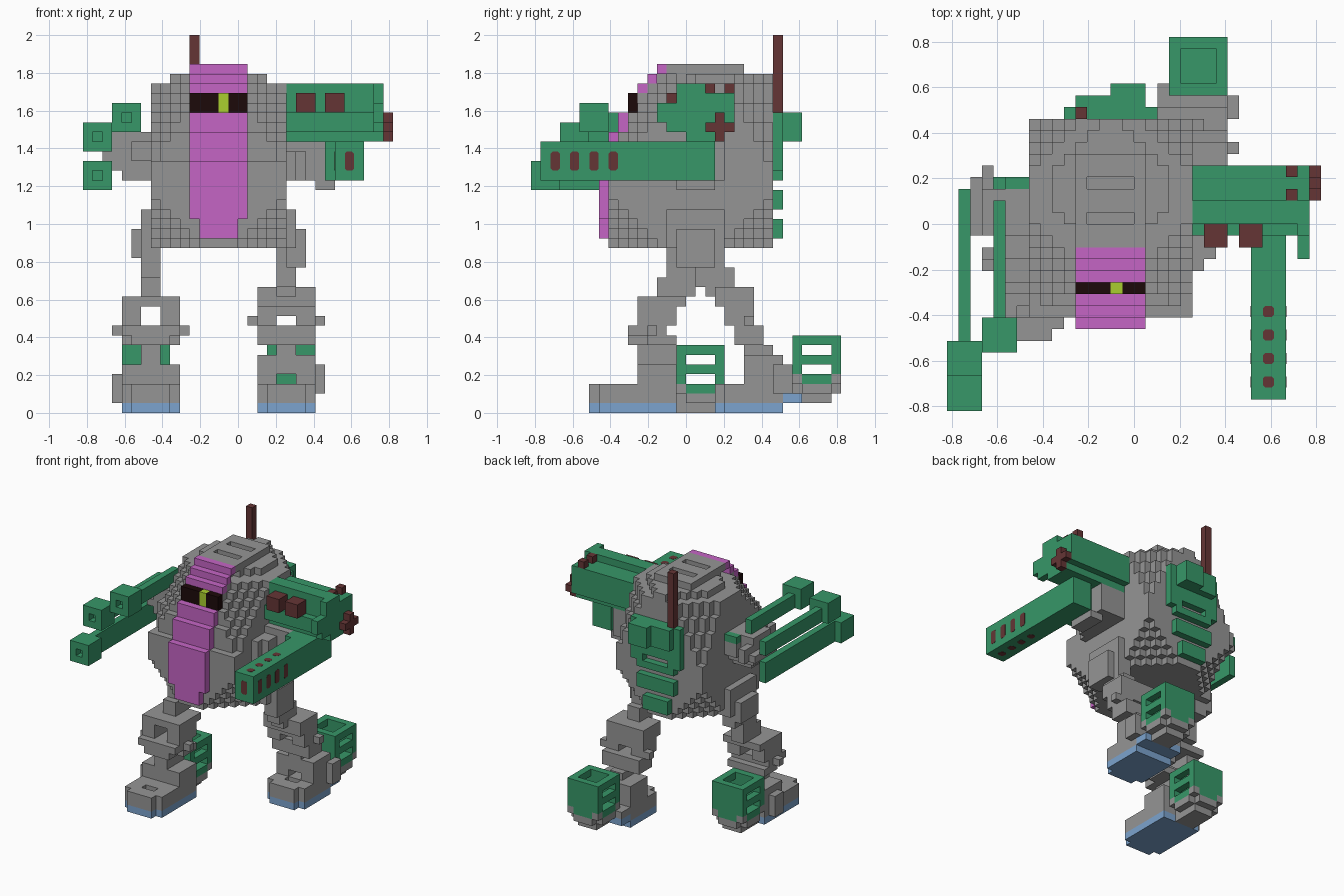
import bpy, bmesh

U = 2 / 39          # one block
GRID = {}           # block position -> part name
COLOUR = {}         # part name -> colour name

if "Cube" in bpy.data.objects:
    bpy.data.objects.remove(bpy.data.objects["Cube"])


def material(name, rgb):
    m = bpy.data.materials.new(name)
    m.use_nodes = True
    m.diffuse_color = (*rgb, 1)
    bsdf = m.node_tree.nodes["Principled BSDF"]
    bsdf.inputs["Base Color"].default_value = (*rgb, 1)
    bsdf.inputs["Roughness"].default_value = 0.8
    return m


MATS = {
    "grey": material("grey", (0.30, 0.30, 0.30)),
    "green": material("green", (0.038, 0.31, 0.14)),
    "purple": material("purple", (0.56, 0.13, 0.56)),
    "brown": material("dark red brown", (0.13, 0.036, 0.036)),
    "blue": material("sole blue", (0.20, 0.37, 0.62)),
    "black": material("visor black", (0.012, 0.003, 0.003)),
    "lime": material("eye lime", (0.40, 0.62, 0.028)),
}


def cells(x, y, z):
    return [(i, j, k) for i in range(*x) for j in range(*y) for k in range(*z)]


def box(part, colour, x, y, z):
    COLOUR[part] = colour
    for c in cells(x, y, z):
        GRID[c] = part


def cut(x, y, z):
    for c in cells(x, y, z):
        GRID.pop(c, None)


# Torso: box with stepped front and roof, corners cut back towards top and bottom
def front(z):
    for top, y in ((26, -8), (29, -7), (31, -6), (33, -5), (34, -4), (35, -3)):
        if z < top:
            return y
    return -2


def corner(z):
    if z < 22:
        return 22 - z
    return 0 if z < 26 else 1 if z < 28 else 2 if z < 30 else 3 if z < 32 else 4


COLOUR["torso"] = "grey"
for z in range(17, 36):
    x0, x1, y1 = (-9, 5, 9) if z < 34 else (-7, 3, 9) if z < 35 else (-5, 1, 6)
    for (x, y, k) in cells((x0, x1), (front(z), y1), (z, z + 1)):
        side = min(x - x0, x1 - 1 - x)
        end = min(y - front(z), y1 - 1 - y)
        if z == 35 or side + end >= corner(z):
            GRID[x, y, k] = "torso"
for y in (0, 3):                                  # roof vents
    cut((-4, 0), (y, y + 1), (35, 36))

# Chest stripe following the stepped front, with visor and eye
for z in range(18, 36):
    w = 1 if z < 20 else 0
    box("chest_stripe", "purple", (-5 + w, 1 - w), (front(z) - 1, front(z)), (z, z + 1))
box("visor", "black", (-5, 1), (-6, -5), (31, 33))
box("eye", "lime", (-2, -1), (-6, -5), (31, 33))

# Back pack tiers and antenna
for x, y, z in (((-6, 2), (9, 10), (25, 31)), ((-5, 1), (9, 10), (24, 25)),
                ((-5, 1), (9, 11), (28, 31)),
                ((-2, 1), (9, 12), (28, 31)), ((-5, 1), (9, 10), (21, 23)),
                ((-4, 0), (9, 10), (18, 20))):
    box("back_pack", "green", x, y, z)
cut((-4, 0), (9, 10), (25, 26))
box("antenna", "brown", (-5, -4), (9, 10), (31, 39))

# Right arm: shoulder joint and three long guns
for x, y, z in (((-13, -9), (-1, 3), (25, 29)), ((-12, -9), (-1, 2), (24, 25)),
                ((-14, -13), (-1, 4), (26, 27)), ((-13, -12), (3, 5), (26, 28)),
                ((-11, -9), (-3, 4), (26, 28))):
    box("right_shoulder", "grey", x, y, z)
box("gun_bracket", "green", (-11, -9), (3, 4), (28, 29))


def gun(part, x, z, tip, length, back, height):
    box(part, "green", (x + 1, x + 2), (tip + length, back), (z, z + height))
    box(part, "green", (x, x + 3), (tip, tip + length), (z, z + 3))
    cut((x + 1, x + 2), (tip, tip + 1), (z + 1, z + 2))


gun("upper_gun", -13, 29, -11, 3, 2, 2)
gun("middle_gun", -16, 27, -13, 3, 3, 2)
gun("lower_gun", -16, 23, -16, 3, 3, 3)

# Left arm: upper pod with raised roof, lower lip, end plate, canisters and end cross
for x, y, z in (((5, 15), (0, 5), (29, 33)), ((5, 15), (0, 2), (33, 34)),
                ((5, 15), (-1, 0), (29, 31)), ((5, 15), (0, 4), (28, 29)),
                ((14, 15), (-1, 0), (31, 34)), ((14, 15), (-2, -1), (29, 32)),
                ((14, 15), (-3, -2), (30, 32))):
    box("left_pod", "green", x, y, z)
for x in (6, 9):
    box("pod_canisters", "brown", (x, x + 2), (-2, 0), (31, 33))
for y in (2, 4):
    box("pod_studs", "brown", (13, 14), (y, y + 1), (33, 34))
box("pod_cross", "brown", (15, 16), (2, 5), (29, 30))
box("pod_cross", "brown", (15, 16), (3, 4), (28, 31))

# Left shoulder and long forearm
for x, y, z in (((5, 9), (-1, 4), (24, 28)), ((5, 7), (-3, -1), (24, 27)),
                ((5, 6), (-4, -3), (24, 27)), ((8, 10), (-1, 3), (23, 24))):
    box("left_shoulder", "grey", x, y, z)
box("left_forearm", "green", (10, 13), (-15, 3), (24, 28))
box("left_forearm", "green", (9, 10), (-2, 2), (24, 28))


# Legs: x is the right edge of the foot; steps are (x0, x1, y0, y1, z0, z1)
def leg(name, x, sole, foot, steps, bx, by, bz):
    for x0, x1, y0, y1, z0, z1 in steps:
        box(name + "_leg", "grey", (x + x0, x + x1), (y0, y1), (z0, z1))
    y0, y1 = foot
    box(name + "_foot", "grey", (x, x + 6), (y0, y1), (1, 3))
    cut((x + 2, x + 4), (y0 + 2, y0 + 3), (2, 3))
    box(name + "_sole", "blue", (x, x + 6), sole, (0, 1))
    for c in (x, x + 5):                          # clipped toe corners
        cut((c, c + 1), (y0, y0 + 1), (0, 3))
    # rounded heel under a slotted, open-topped box
    box(name + "_heel", "grey", (bx, bx + 5), (by, by + 5), (bz - 1, bz))
    box(name + "_heel", "grey", (bx + 1, bx + 4), (by, by + 4), (bz - 2, bz - 1))
    box(name + "_heel_box", "green", (bx, bx + 5), (by, by + 5), (bz, bz + 5))
    cut((bx + 1, bx + 4), (by + 1, by + 4), (bz + 1, bz + 5))
    for s in (1, 3):
        cut((bx, bx + 5), (by + 1, by + 4), (bz + s, bz + s + 1))
    for i in (bx, bx + 4):                        # grey lower box corners
        for j in (by, by + 4):
            box(name + "_heel", "grey", (i, i + 1), (j, j + 1), (bz, bz + 1))
            cut((i, i + 1), (j, j + 1), (bz - 1, bz))


leg("right", -12, (-10, -1), (-10, -1), (
    (1, 2, -1, 3, 16, 19), (2, 4, -1, 3, 15, 21), (2, 4, -2, 1, 13, 17),
    (2, 4, -3, 1, 12, 14),
    (0, 6, -5, 0, 11, 12), (0, 2, -5, -1, 9, 11), (4, 6, -5, -1, 9, 11),
    (-1, 7, -4, -3, 8, 9), (0, 6, -6, -2, 8, 9), (1, 5, -6, -3, 7, 8),
    (0, 6, -4, -1, 7, 8),
    (2, 4, -5, -1, 5, 7), (0, 6, -5, -1, 3, 5), (-1, 0, -4, -2, 1, 4)),
    -12, -1, 2)
leg("left", 2, (3, 10), (3, 12), (
    (3, 4, -1, 3, 15, 21), (4, 5, -1, 3, 15, 19), (2, 4, 1, 4, 13, 17),
    (2, 4, 2, 5, 12, 15),
    (0, 6, 3, 7, 11, 13), (0, 6, 4, 7, 10, 11), (0, 2, 4, 7, 9, 10),
    (4, 6, 4, 7, 9, 10), (-1, 0, 6, 7, 9, 10), (6, 7, 6, 7, 9, 10),
    (0, 6, 5, 8, 7, 9), (2, 4, 6, 9, 5, 7), (0, 6, 6, 10, 3, 6),
    (6, 7, 9, 11, 2, 5)),
    3, 11, 3)
cut((4, 6), (6, 11), (3, 4))                      # ankle tunnel
box("left_sole", "blue", (2, 8), (10, 12), (1, 2))

# Hip mounts
box("right_hip", "grey", (-10, -9), (-2, 4), (17, 21))
box("left_hip", "grey", (5, 6), (-2, 4), (17, 21))

# Turn every part's blocks into an outer shell
QUADS = {
    (1, 0, 0): ((1, 0, 0), (1, 1, 0), (1, 1, 1), (1, 0, 1)),
    (-1, 0, 0): ((0, 0, 0), (0, 0, 1), (0, 1, 1), (0, 1, 0)),
    (0, 1, 0): ((0, 1, 0), (0, 1, 1), (1, 1, 1), (1, 1, 0)),
    (0, -1, 0): ((0, 0, 0), (1, 0, 0), (1, 0, 1), (0, 0, 1)),
    (0, 0, 1): ((0, 0, 1), (1, 0, 1), (1, 1, 1), (0, 1, 1)),
    (0, 0, -1): ((0, 0, 0), (0, 1, 0), (1, 1, 0), (1, 0, 0)),
}


def finish(bm, name, colour):
    mesh = bpy.data.meshes.new(name)
    bm.to_mesh(mesh)
    bm.free()
    mesh.materials.append(MATS[colour])
    bpy.context.collection.objects.link(bpy.data.objects.new(name, mesh))


for part, colour in COLOUR.items():
    bm, verts = bmesh.new(), {}
    for c in [c for c, p in GRID.items() if p == part]:
        for d, quad in QUADS.items():
            if tuple(a + b for a, b in zip(c, d)) in GRID:
                continue
            face = []
            for q in quad:
                v = tuple(a + b for a, b in zip(c, q))
                if v not in verts:
                    verts[v] = bm.verts.new([a * U for a in v])
                face.append(verts[v])
            bm.faces.new(face)
    finish(bm, part, colour)

# Forearm slots: thin clipped plates on the sides, top, bottom and muzzle
bm = bmesh.new()


def slot(centre, axis, width, length):
    a, b = [i for i in range(3) if i != axis]
    w, h, e = width / 2, length / 2, 0.2
    ring = [(w, h - e), (w - e, h), (e - w, h), (-w, h - e),
            (-w, e - h), (e - w, -h), (w - e, -h), (w, e - h)]
    layers = []
    for t in (-0.03, 0.03):
        layer = []
        for p, q in ring:
            co = list(centre)
            co[a] += p
            co[b] += q
            co[axis] += t
            layer.append(bm.verts.new([k * U for k in co]))
        bm.faces.new(layer)
        layers.append(layer)
    for i in range(8):
        j = (i + 1) % 8
        bm.faces.new((layers[0][i], layers[0][j], layers[1][j], layers[1][i]))


for y in (-13.5, -11.5, -9.5, -7.5):
    for x in (10, 13):
        slot((x, y, 26), 0, 0.95, 1.95)
    for z in (24, 28):
        slot((11.5, y, z), 2, 0.95, 0.95)
slot((11.5, -15, 26), 1, 0.95, 1.95)
bmesh.ops.recalc_face_normals(bm, faces=bm.faces)
finish(bm, "forearm_slots", "brown")
